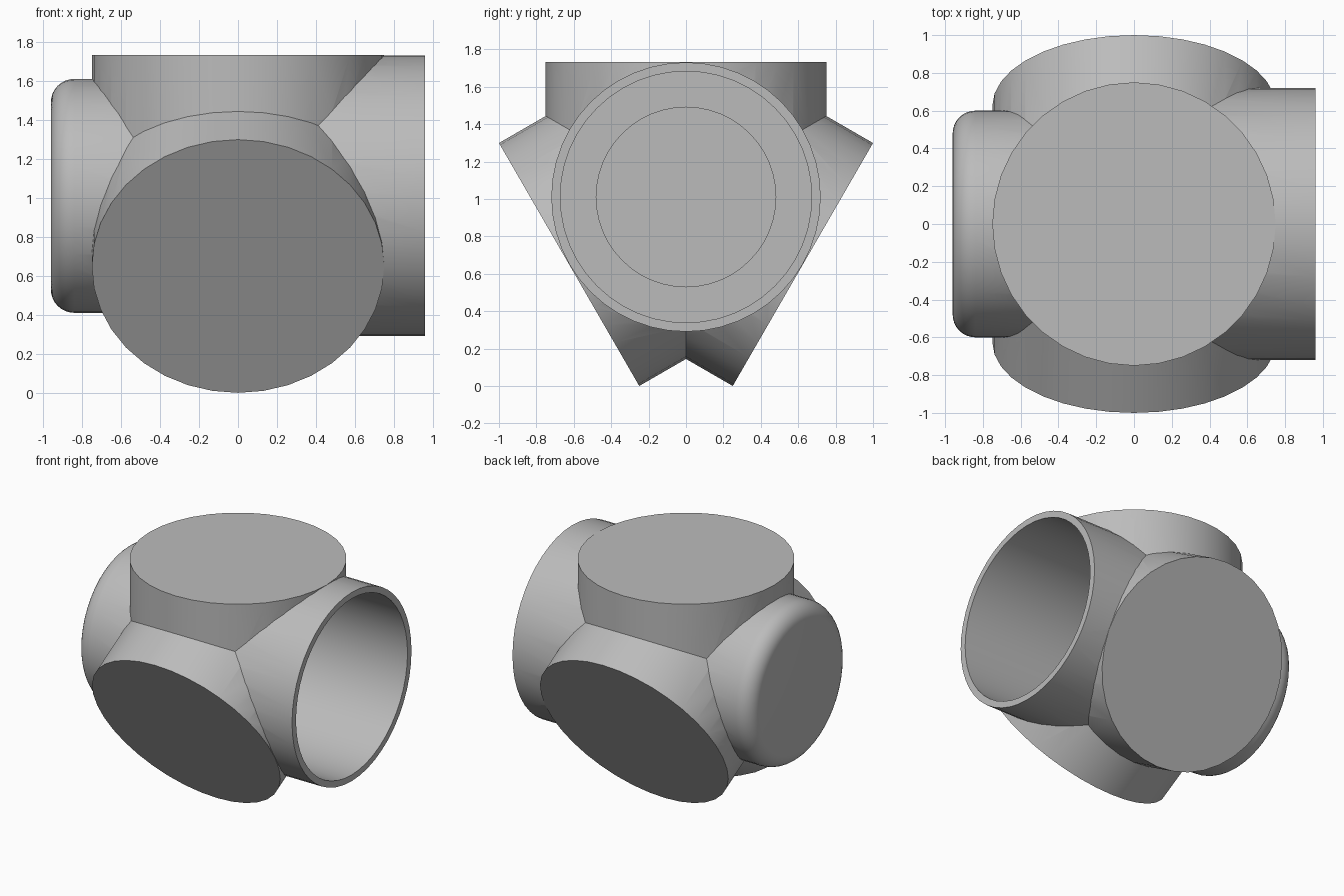
import bpy, bmesh
from math import radians
from mathutils import Matrix, Vector

cube = bpy.data.objects.get("Cube")
if cube:
    bpy.data.objects.remove(cube, do_unlink=True)

CENTRE_Z = 1.0104      # height of the through axis
BRANCH_R, BRANCH_L = 0.75, 0.7217
CAP_R, FILLET = 0.6, 0.12
SOCKET_R, BORE_R, STEP_R, END_X = 0.72, 0.672, 0.48, 0.96

grey = bpy.data.materials.new("plain grey")
grey.use_nodes = True
colour = (0.5, 0.5, 0.5, 1)
grey.diffuse_color = colour
grey.node_tree.nodes["Principled BSDF"].inputs["Base Color"].default_value = colour


def cylinder(name, radius, start, end, axis, sides=48, fillet=0):
    """Closed cylinder along axis, between two distances from the hub centre."""
    bm = bmesh.new()
    bmesh.ops.create_cone(bm, cap_ends=True, segments=sides, radius1=radius,
                          radius2=radius, depth=end - start)
    bmesh.ops.translate(bm, verts=bm.verts, vec=(0, 0, (start + end) / 2))
    if fillet:
        rim = [e for e in bm.edges if all(v.co.z > end - 0.001 for v in e.verts)]
        bmesh.ops.bevel(bm, geom=rim, offset=fillet, segments=8, profile=0.5,
                        affect='EDGES')
    turn = Vector((0, 0, 1)).rotation_difference(Vector(axis)).to_matrix().to_4x4()
    bm.transform(Matrix.Translation((0, 0, CENTRE_Z)) @ turn)
    mesh = bpy.data.meshes.new(name)
    bm.to_mesh(mesh)
    bm.free()
    mesh.materials.append(grey)
    obj = bpy.data.objects.new(name, mesh)
    bpy.context.collection.objects.link(obj)
    return obj


def combine(target, other, operation):
    """Apply a boolean to target and discard the other solid."""
    mod = target.modifiers.new(operation.lower(), 'BOOLEAN')
    mod.operation, mod.object, mod.solver = operation, other, 'EXACT'
    bpy.context.view_layer.objects.active = target
    bpy.ops.object.modifier_apply(modifier=mod.name)
    bpy.data.objects.remove(other, do_unlink=True)


# Three flat-ended branches around the through axis
branches = []
for i in range(3):
    axis = Matrix.Rotation(radians(120 * i), 3, 'X') @ Vector((0, 0, 1))
    branches.append(cylinder("branch", BRANCH_R, 0, BRANCH_L, axis, 36))
body = branches[0]
body.name = "hub_body"
for branch in branches[1:]:
    combine(body, branch, 'UNION')

# Open socket on one side, rounded cap on the other
combine(body, cylinder("socket", SOCKET_R, 0, END_X, (1, 0, 0)), 'UNION')
combine(body, cylinder("rounded_cap", CAP_R, 0, END_X, (-1, 0, 0), fillet=FILLET), 'UNION')

# Stepped bore
combine(body, cylinder("bore", BORE_R, -0.4, 1.2, (1, 0, 0)), 'DIFFERENCE')
combine(body, cylinder("bore_step", STEP_R, -0.84, 0.5, (1, 0, 0)), 'DIFFERENCE')

# Smooth round walls with crisp edges
for obj in bpy.context.selected_objects:
    obj.select_set(False)
body.select_set(True)
bpy.context.view_layer.objects.active = body
bpy.ops.object.shade_smooth_by_angle(angle=radians(25))
